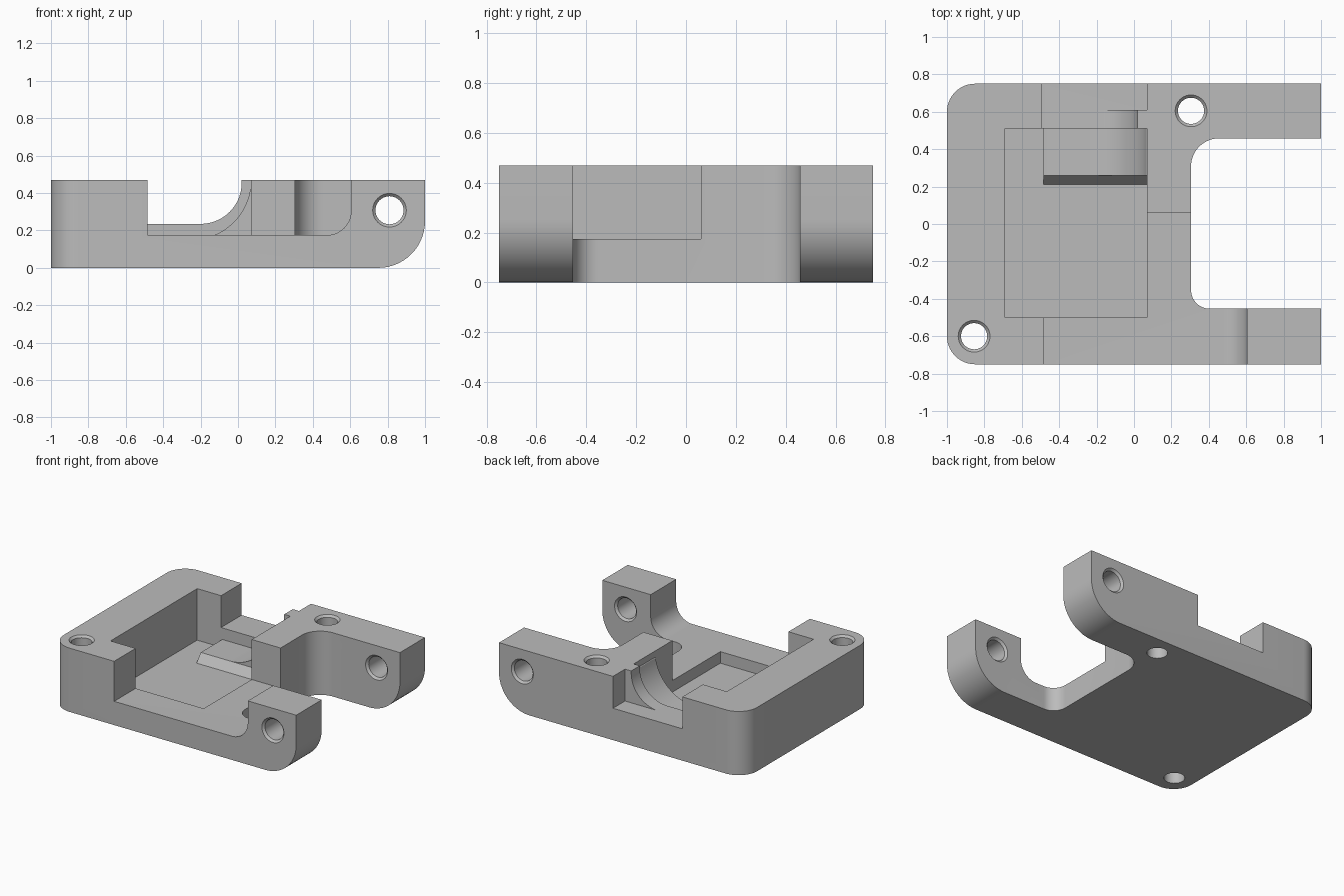
import bpy, bmesh, math
from mathutils import Vector

cube = bpy.data.objects.get("Cube")
if cube:
    bpy.data.objects.remove(cube, do_unlink=True)

TOP = 0.47
OVER = 0.7   # cutters run past the top face

grey = bpy.data.materials.new("plain grey")
grey.use_nodes = True
colour = (0.5, 0.5, 0.5, 1)
grey.diffuse_color = colour
grey.node_tree.nodes["Principled BSDF"].inputs["Base Color"].default_value = colour


def rounded(corners, steps=14):
    """Outline from (u, v, radius) corners, with arcs where radius > 0."""
    out = []
    for i, (u, v, r) in enumerate(corners):
        p = Vector((u, v))
        if not r:
            out.append(p)
            continue
        a = (Vector(corners[i - 1][:2]) - p).normalized()
        b = (Vector(corners[(i + 1) % len(corners)][:2]) - p).normalized()
        centre = p + (a + b) * r          # right-angle corners
        for k in range(steps + 1):
            t = k / steps * math.pi / 2
            out.append(centre - b * r * math.cos(t) - a * r * math.sin(t))
    return out


def box(u0, u1, v0, v1):
    return [(u0, v0), (u1, v0), (u1, v1), (u0, v1)]


def finish(name, bm):
    bmesh.ops.recalc_face_normals(bm, faces=bm.faces)
    mesh = bpy.data.meshes.new(name)
    bm.to_mesh(mesh)
    bm.free()
    mesh.materials.append(grey)
    ob = bpy.data.objects.new(name, mesh)
    bpy.context.collection.objects.link(ob)
    return ob


def prism(name, outline, axis, lo, hi):
    """Extrude an outline along x, y or z."""
    place = {"x": lambda u, v, d: (d, u, v),
             "y": lambda u, v, d: (u, d, v),
             "z": lambda u, v, d: (u, v, d)}[axis]
    bm = bmesh.new()
    low, high = ([bm.verts.new(place(u, v, d)) for u, v in outline] for d in (lo, hi))
    n = len(low)
    bm.faces.new(low)
    bm.faces.new(high)
    for i in range(n):
        j = (i + 1) % n
        bm.faces.new((low[i], low[j], high[j], high[i]))
    return finish(name, bm)


def turned(name, profile, centre, axis, sides=40):
    """Solid of revolution from (distance along axis, radius) pairs."""
    bm = bmesh.new()
    rings = []
    for d, r in profile:
        ring = []
        for k in range(sides):
            t = 2 * math.pi * k / sides
            u, v = centre[0] + r * math.cos(t), centre[1] + r * math.sin(t)
            ring.append(bm.verts.new((u, v, d) if axis == "z" else (u, d, v)))
        rings.append(ring)
    bm.faces.new(rings[0])
    bm.faces.new(rings[-1])
    for a, b in zip(rings, rings[1:]):
        for i in range(sides):
            j = (i + 1) % sides
            bm.faces.new((a[i], a[j], b[j], b[i]))
    return finish(name, bm)


def combine(target, tool, operation="DIFFERENCE"):
    mod = target.modifiers.new(tool.name, "BOOLEAN")
    mod.operation, mod.object, mod.solver = operation, tool, "EXACT"
    bpy.context.view_layer.objects.active = target
    bpy.ops.object.modifier_apply(modifier=mod.name)
    bpy.data.objects.remove(tool, do_unlink=True)


# Main block: rounded plan crossed with a side profile with a rounded toe
body = prism("bracket_body", rounded([(-1, -0.75, 0.15), (1.1, -0.75, 0),
                                      (1.1, 0.75, 0), (-1, 0.75, 0.15)]), "z", 0, TOP)
side = prism("side_profile", rounded([(-1.2, -0.2, 0), (-1.2, OVER, 0), (1, OVER, 0),
                                      (1, 0, 0.25), (-1.1, 0, 0), (-1.1, -0.2, 0)]),
             "y", -1, 1)
combine(body, side, "INTERSECT")

# Open notch between the two feet
combine(body, prism("notch", rounded([(0.305, -0.453, 0.1), (1.2, -0.453, 0),
                                      (1.2, 0.458, 0), (0.305, 0.458, 0.15)]),
                    "z", -0.1, OVER))

# Front slot with a filleted end
combine(body, prism("front_slot", rounded([(-0.485, 0.175, 0), (0.605, 0.175, 0.13),
                                           (0.605, OVER, 0), (-0.485, OVER, 0)]),
                    "y", -0.9, 0.06))

# Deep pocket
combine(body, prism("pocket", box(-0.69, 0.07, -0.5, 0.51), "z", 0.09, OVER))

# Back slot: square outside, curved through the inner lip
combine(body, prism("back_slot", box(-0.495, 0.07, 0.235, OVER), "y", 0.61, 0.9))
combine(body, prism("back_lip_curve", rounded([(-0.495, 0.235, 0), (0.02, 0.235, 0.22),
                                               (0.02, OVER, 0), (-0.495, OVER, 0)]),
                    "y", 0.45, 0.65))

# Curved saddle at the back of the pocket, with a sloping front edge
arc = [(-0.25 + 0.32 * math.sin(t), TOP - 0.32 * math.cos(t))
       for t in (math.radians(5.4 * k) for k in range(17))]
saddle = [(-0.485, 0.05), (-0.485, 0.15)] + arc[:-1] + [(0.1, 0.46), (0.1, 0.05)]
combine(body, prism("saddle", saddle, "y", 0.26, 0.53), "UNION")
combine(body, prism("saddle_slope", [(0.21, 0.05), (0.21, 0.09), (0.26, 0.15),
                                     (0.3, 0.148), (0.3, 0.05)],
                    "x", -0.485, 0.1), "UNION")

# Vertical screw holes, chamfered at the top
for x, y in ((0.305, 0.605), (-0.855, -0.6)):
    combine(body, turned("screw_hole", [(-0.1, 0.07), (TOP - 0.015, 0.07),
                                        (TOP, 0.085), (TOP + 0.1, 0.185)], (x, y), "z"))

# Cross holes through the feet, chamfered on both sides
for y0, y1 in ((-0.75, -0.453), (0.458, 0.75)):
    combine(body, turned("pin_hole", [(y0 - 0.05, 0.14), (y0, 0.09), (y0 + 0.015, 0.075),
                                      (y1 - 0.015, 0.075), (y1, 0.09), (y1 + 0.05, 0.14)],
                         (0.81, 0.308), "y"))

# Smooth curves, sharp edges
bpy.ops.object.select_all(action="DESELECT")
body.select_set(True)
bpy.context.view_layer.objects.active = body
bpy.ops.object.shade_smooth_by_angle(angle=math.radians(25))
